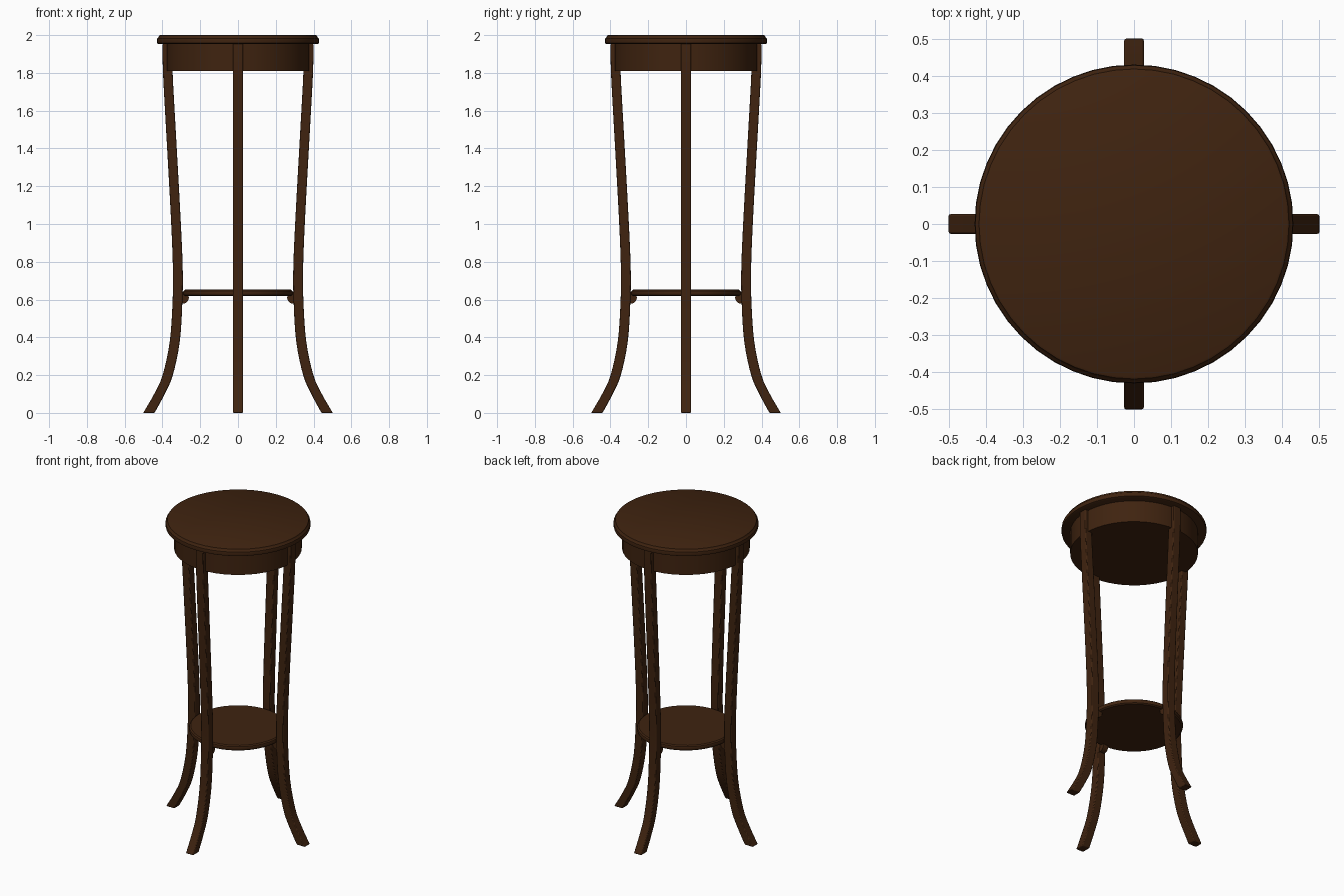
import bpy, bmesh, math
from mathutils import Matrix

if "Cube" in bpy.data.objects:
    bpy.data.objects.remove(bpy.data.objects["Cube"])

wood = bpy.data.materials.new("dark brown wood")
wood.diffuse_color = (0.050, 0.017, 0.005, 1)
wood.use_nodes = True
wood.node_tree.nodes["Principled BSDF"].inputs["Base Color"].default_value = wood.diffuse_color


def finish(name, bm, bevel=0):
    bmesh.ops.recalc_face_normals(bm, faces=bm.faces)
    me = bpy.data.meshes.new(name)
    bm.to_mesh(me)
    bm.free()
    me.materials.append(wood)
    ob = bpy.data.objects.new(name, me)
    bpy.context.collection.objects.link(ob)
    bpy.ops.object.select_all(action='DESELECT')
    ob.select_set(True)
    bpy.context.view_layer.objects.active = ob
    if bevel:
        mod = ob.modifiers.new("soft edges", 'BEVEL')
        mod.width, mod.segments, mod.limit_method = bevel, 2, 'ANGLE'
        mod.angle_limit = math.radians(40)
    bpy.ops.object.shade_smooth_by_angle(angle=math.radians(35))
    return ob


def lathe(name, profile, n=48):
    """Closed turned part from (radius, z) points, capped at both ends."""
    bm = bmesh.new()
    rings = [[bm.verts.new((r * math.cos(2 * math.pi * i / n),
                            r * math.sin(2 * math.pi * i / n), z))
              for i in range(n)] for r, z in profile]
    for a, b in zip(rings, rings[1:]):
        for i in range(n):
            j = (i + 1) % n
            bm.faces.new((a[i], a[j], b[j], b[i]))
    bm.faces.new(rings[0])
    bm.faces.new(rings[-1])
    return finish(name, bm)


def smooth(points, steps=4):
    """Catmull-Rom curve through the points."""
    p = [points[0]] + points + [points[-1]]
    out = []
    for a, b, c, d in zip(p, p[1:], p[2:], p[3:]):
        for s in range(steps):
            t = s / steps
            out.append(tuple(0.5 * (2 * y + (z - x) * t
                       + (2 * x - 5 * y + 4 * z - w) * t * t
                       + (3 * y - x - 3 * z + w) * t ** 3)
                       for x, y, z, w in zip(a, b, c, d)))
    return out + [points[-1]]


# round top, apron and lower shelf
lathe("table_top", [(0.418, 1.952), (0.428, 1.957), (0.430, 1.968),
                    (0.428, 1.982), (0.421, 1.988), (0.418, 1.997), (0.412, 2.0)])
lathe("apron", [(0.378, 1.81), (0.378, 1.955)])
lathe("lower_shelf", [(0.280, 0.618), (0.288, 0.624), (0.291, 0.635),
                      (0.288, 0.646), (0.280, 0.652)])

# leg outline: (inner x, outer x, z)
leg_path = smooth([(0.442, 0.502, 0.0), (0.388, 0.444, 0.1), (0.345, 0.399, 0.2),
                   (0.308, 0.361, 0.38), (0.294, 0.346, 0.6), (0.293, 0.345, 0.78),
                   (0.305, 0.356, 1.05), (0.327, 0.378, 1.45),
                   (0.346, 0.397, 1.8), (0.347, 0.399, 1.955)])
W = 0.027
for k, side in enumerate(("right", "back", "left", "front")):
    turn = Matrix.Rotation(k * math.pi / 2, 4, 'Z')
    # splayed leg
    bm = bmesh.new()
    rings = [[bm.verts.new(c) for c in ((a, -W, z), (b, -W, z), (b, W, z), (a, W, z))]
             for a, b, z in leg_path]
    for lo, hi in zip(rings, rings[1:]):
        for i in range(4):
            j = (i + 1) % 4
            bm.faces.new((lo[i], lo[j], hi[j], hi[i]))
    bm.faces.new(rings[0])
    bm.faces.new(rings[-1])
    bm.transform(turn)
    finish(side + "_leg", bm, 0.005)

    # small rounded bracket under the shelf
    bm = bmesh.new()
    bmesh.ops.create_cone(bm, cap_ends=True, segments=20, radius1=0.032,
                          radius2=0.032, depth=0.036)
    bm.transform(turn @ Matrix.Translation((0.292, 0, 0.61))
                 @ Matrix.Rotation(math.pi / 2, 4, 'X'))
    finish(side + "_bracket", bm)
